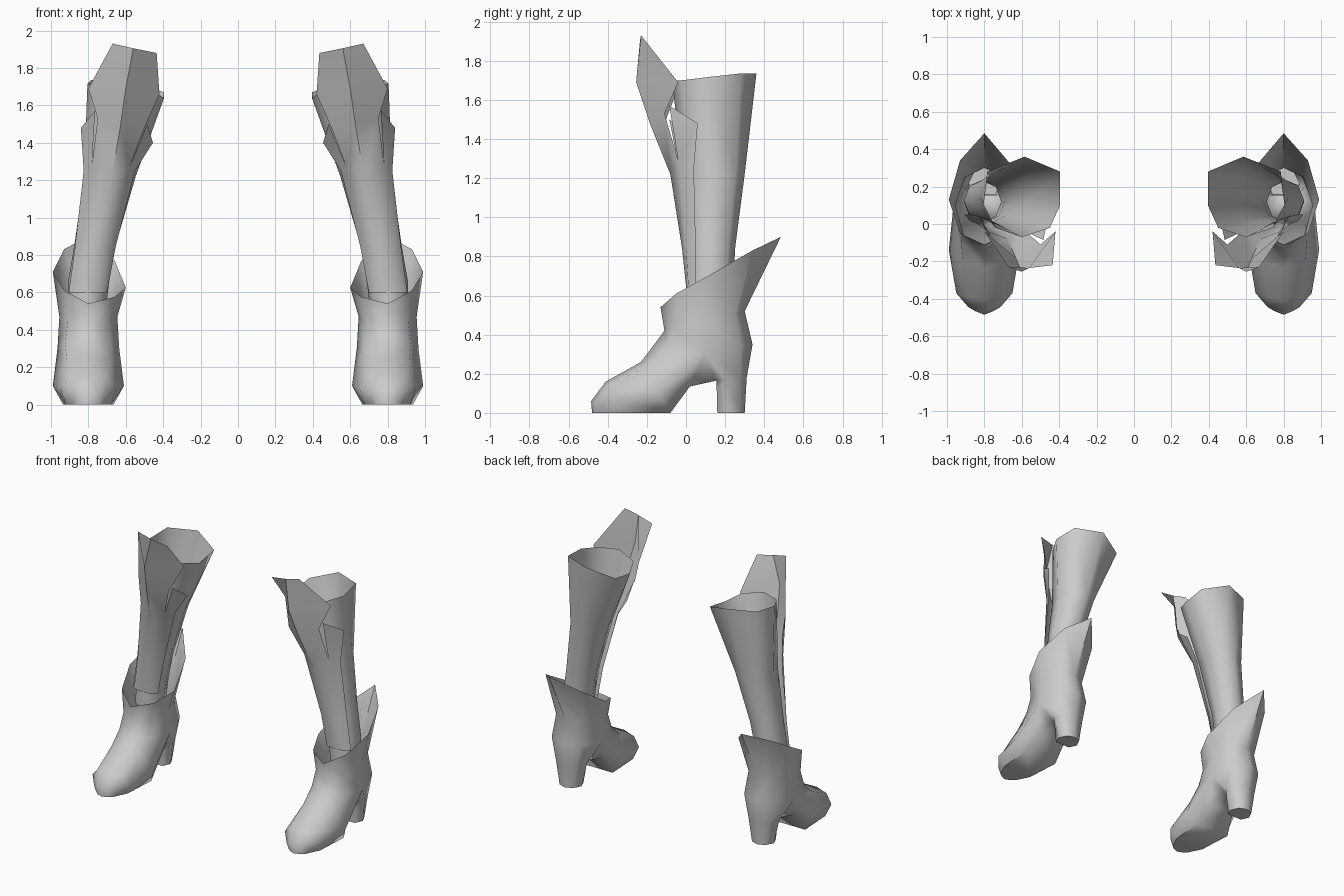
import bpy, bmesh

if "Cube" in bpy.data.objects:
    bpy.data.objects.remove(bpy.data.objects["Cube"])

grey = bpy.data.materials.new("plain_grey")
grey.diffuse_color = (0.6, 0.6, 0.6, 1)
grey.use_nodes = True
grey.node_tree.nodes["Principled BSDF"].inputs["Base Color"].default_value = grey.diffuse_color
CX = 0.80  # centre line of the foot


def finish(name, bm, angle=60):
    """Turn a bmesh into a smooth object mirrored to the other leg."""
    bmesh.ops.remove_doubles(bm, verts=bm.verts, dist=0.0005)
    bmesh.ops.recalc_face_normals(bm, faces=bm.faces)
    me = bpy.data.meshes.new(name)
    bm.to_mesh(me)
    bm.free()
    ob = bpy.data.objects.new(name, me)
    bpy.context.collection.objects.link(ob)
    me.materials.append(grey)
    bpy.context.view_layer.objects.active = ob
    ob.select_set(True)
    bpy.ops.object.shade_smooth_by_angle(angle=angle * 3.14159 / 180)
    ob.select_set(False)
    mod = ob.modifiers.new("other_leg", "MIRROR")
    mod.use_mirror_merge = False


def loft(bm, rows, closed=True, cap=False):
    """Skin rows of points with quads."""
    vs = [[bm.verts.new(p) for p in r] for r in rows]
    n = len(rows[0])
    for a, b in zip(vs, vs[1:]):
        for i in range(n if closed else n - 1):
            j = (i + 1) % n
            bm.faces.new((a[i], a[j], b[j], b[i]))
    if cap:
        bm.faces.new(vs[-1])


def sym(mid, *sides):
    """Arc from outer side over the middle to the inner side; sides are (half width, y, z)."""
    out = [(CX + w, y, z) for w, y, z in reversed(sides)]
    inn = [(CX - w, y, z) for w, y, z in sides]
    return out + [(CX, *mid)] + inn


# --- Foot: flared ankle cuff, forefoot and heel ---
bm = bmesh.new()
rim = [(.80, -.13, .54), (.93, -.05, .61), (.99, .13, .71), (.93, .34, .83),
       (.80, .485, .90), (.66, .32, .77), (.60, .10, .625), (.66, -.05, .575)]


def ankle(f, s1, s2, s3, b):
    front = sym(f, s1)
    return [front[1], front[0], (CX + s2[0], *s2[1:]), (CX + s3[0], *s3[1:]), (CX, *b),
            (CX - s3[0], *s3[1:]), (CX - s2[0], *s2[1:]), front[2]]


split = ((.125, -.09, .32), (.165, .10, .30), (.12, .28, .34))
loft(bm, [rim,
          ankle((-.11, .42), (.11, -.06, .44), (.155, .10, .47), (.105, .25, .505), (.30, .52)),
          ankle((-.17, .34), *split, (.34, .35))])
# forefoot rows: top, shoulder, side, sole edge
arch, heel_in = (.10, .02, .135), (.07, .155, .165)
loft(bm, [sym((-.17, .34), split[0], split[1], arch),
          sym((-.23, .26), (.115, -.20, .235), (.19, -.14, .10), (.135, -.08, 0)),
          sym((-.41, .16), (.095, -.39, .145), (.15, -.37, .085), (.12, -.34, 0)),
          sym((-.485, .06), (.05, -.465, .055), (.085, -.445, .045), (.07, -.44, 0)),
          sym((-.48, 0), (.04, -.465, 0), (.065, -.445, 0), (.07, -.44, 0))], closed=False)
# sole and arch underside
loft(bm, [[(CX + s * w, y, z) for s in (1, -1)] for w, y, z in
          (heel_in, arch, (.135, -.08, 0), (.12, -.34, 0), (.07, -.44, 0))], closed=False)
bm.faces.new([bm.verts.new((CX + w, y, 0)) for w, y in
              ((.07, -.44), (.065, -.445), (.04, -.465), (0, -.48),
               (-.04, -.465), (-.065, -.445), (-.07, -.44))])
for s in (1, -1):
    bm.faces.new([bm.verts.new((CX + s * w, y, z)) for w, y, z in (split[1], heel_in, arch)])
# heel block
loft(bm, [sym((.34, .35), split[2], split[1], heel_in),
          sym((.31, .18), (.085, .28, .175), (.115, .20, .17), (.068, .157, .12)),
          sym((.30, 0), (.055, .28, 0), (.085, .22, 0), (.06, .16, 0))], cap=True)
finish("foot", bm)

# --- Shaft: open leaning tube, wider toward the top ---
DIRS = [(0, -1), (.71, -.71), (1, 0), (.71, .71), (0, 1), (-.71, .71), (-1, 0), (-.71, -.71)]


def tube(cx, cy, rx, ry, z):
    return [(cx + rx * u, cy + ry * v, z) for u, v in DIRS]


top = [(.60, -.07, 1.70), (.74, -.02, 1.70), (.805, .10, 1.715), (.785, .28, 1.735),
       (.585, .36, 1.735), (.395, .28, 1.67), (.395, .10, 1.64), (.45, -.02, 1.67)]
bm = bmesh.new()
loft(bm, [top, tube(.685, .14, .138, .16, 1.22), tube(.765, .13, .11, .122, .85),
          tube(.80, .125, .11, .115, .65), tube(.81, .12, .10, .11, .48)])
finish("shaft", bm)

# --- Shin guard: wrapped sheet with a flared knee plate and side flaps ---
bm = bmesh.new()
neck = [(.55, .04, 1.25), (.58, -.04, 1.27), (.675, -.08, 1.22), (.78, -.04, 1.29), (.825, .04, 1.25)]
loft(bm, [[(.70, .05, .60), (.73, .015, .60), (.80, .005, .60), (.875, .015, .60), (.905, .05, .60)],
          [(.655, .05, .84), (.69, 0, .84), (.76, -.02, .84), (.835, 0, .84), (.872, .05, .84)],
          neck], closed=False)
loft(bm, [neck[1:4],
          [(.50, -.11, 1.48), (.63, -.185, 1.48), (.75, -.11, 1.53)],
          [(.42, -.04, 1.66), (.60, -.255, 1.69), (.80, -.04, 1.69)],
          [(.435, -.22, 1.88), (.56, -.235, 1.905), (.67, -.23, 1.93)]], closed=False)
loft(bm, [neck[3:], [(.765, -.085, 1.57), (.84, .06, 1.48)]], closed=False)
loft(bm, [neck[:2], [(.455, .05, 1.40), (.485, -.085, 1.50)]], closed=False)
finish("shin_guard", bm)
